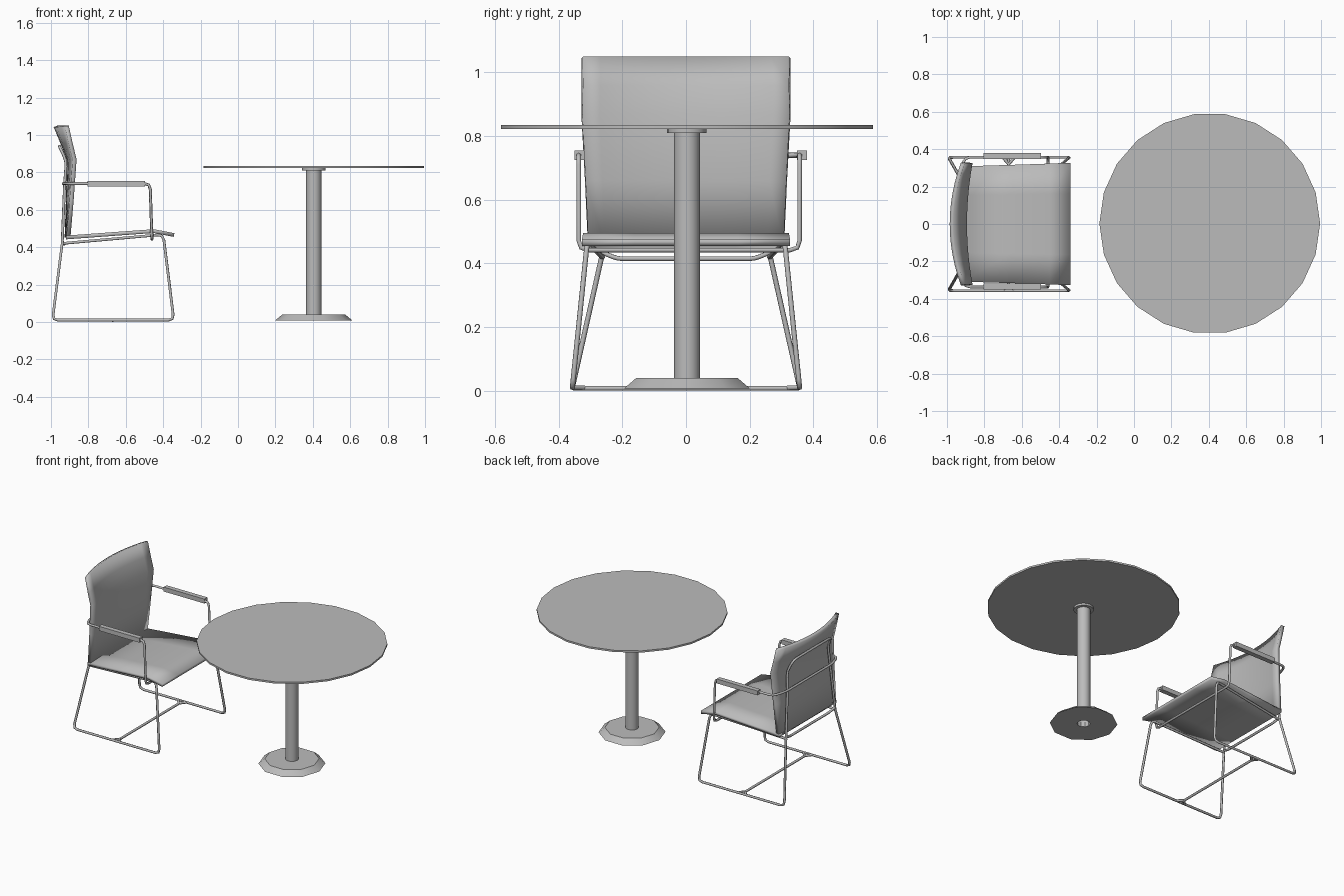
import bpy
import bmesh
import math
from mathutils import Vector

old = bpy.data.objects.get("Cube")
if old:
    bpy.data.objects.remove(old, do_unlink=True)

grey = bpy.data.materials.new("plain_grey")
grey.use_nodes = True
tone = (0.5, 0.5, 0.5, 1)
grey.diffuse_color = tone
grey.node_tree.nodes["Principled BSDF"].inputs["Base Color"].default_value = tone

TUBE = 0.008


def add(name, data):
    ob = bpy.data.objects.new(name, data)
    bpy.context.collection.objects.link(ob)
    data.materials.append(grey)
    return ob


def smooth(ob):
    bpy.ops.object.select_all(action='DESELECT')
    ob.select_set(True)
    bpy.context.view_layer.objects.active = ob
    bpy.ops.object.shade_smooth_by_angle(angle=math.radians(30))


def mesh_object(name, bm):
    me = bpy.data.meshes.new(name)
    bm.to_mesh(me)
    bm.free()
    return add(name, me)


def turned(name, profile, sides, centre, closed=False):
    """Revolve (radius, z) points, listed bottom to top, about a vertical axis."""
    bm = bmesh.new()
    rings = []
    for r, z in profile:
        if r == 0:
            rings.append([bm.verts.new((centre[0], centre[1], z))] * sides)
            continue
        angles = [math.tau * k / sides for k in range(sides)]
        rings.append([bm.verts.new((centre[0] + r * math.cos(a),
                                    centre[1] + r * math.sin(a), z)) for a in angles])
    pairs = list(zip(rings, rings[1:]))
    if closed:
        pairs.append((rings[-1], rings[0]))
    for low, high in pairs:
        for k in range(sides):
            n = (k + 1) % sides
            corners = dict.fromkeys((low[k], low[n], high[n], high[k]))
            bm.faces.new(list(corners))
    bmesh.ops.recalc_face_normals(bm, faces=bm.faces)
    ob = mesh_object(name, bm)
    smooth(ob)
    return ob


def sheet(name, rows, columns, thickness):
    """Bent board: each row gives its middle point, edge point and half width."""
    bm = bmesh.new()
    grid = []
    for mid, edge, half in rows:
        line = []
        for j in range(columns + 1):
            t = 2 * j / columns - 1
            x, z = Vector(mid).lerp(Vector(edge), t * t)
            line.append(bm.verts.new((x, t * half, z)))
        grid.append(line)
    for a, b in zip(grid, grid[1:]):
        for j in range(columns):
            bm.faces.new((a[j], b[j], b[j + 1], a[j + 1]))
    ob = mesh_object(name, bm)
    mod = ob.modifiers.new("thickness", 'SOLIDIFY')
    mod.thickness = thickness
    mod.offset = -1
    smooth(ob)
    return ob


def tube(name, points, bend=0.03):
    """Bent metal tube with softened corners."""
    pts = [Vector(p) for p in points]
    path = [pts[0]]
    for before, p, after in zip(pts, pts[1:], pts[2:]):
        a = p + (before - p).normalized() * bend
        b = p + (after - p).normalized() * bend
        path += [a, (a + b) / 4 + p / 2, b]
    path.append(pts[-1])
    cu = bpy.data.curves.new(name, 'CURVE')
    cu.dimensions = '3D'
    cu.bevel_depth = TUBE
    cu.bevel_resolution = 1
    cu.use_fill_caps = True
    sp = cu.splines.new('POLY')
    sp.points.add(len(path) - 1)
    for q, co in zip(sp.points, path):
        q.co = (*co, 1)
    return add(name, cu)


def flip(points):
    return [(x, -y, z) for x, y, z in points]


def box(name, low, high):
    bm = bmesh.new()
    bmesh.ops.create_cube(bm, size=1)
    for v in bm.verts:
        v.co = [l + (c + 0.5) * (h - l) for c, l, h in zip(v.co, low, high)]
    return mesh_object(name, bm)


# Round table
axis = (0.405, 0.003)
turned("table_top", [(0, 0.823), (0.59, 0.823), (0.59, 0.835), (0, 0.835)], 22, axis)
turned("table_collar", [(0, 0.81), (0.062, 0.81), (0.062, 0.823), (0, 0.823)], 16, axis)
turned("table_post", [(0.041, 0.01), (0.041, 0.815)], 16, axis)
turned("table_base", [(0.04, 0.008), (0.207, 0.008), (0.168, 0.04), (0.04, 0.04)],
       10, axis, closed=True)

# Chair shell
sheet("chair_back", [
    ((-0.965, 1.05), (-0.905, 1.05), 0.322),
    ((-0.928, 0.96), (-0.885, 0.96), 0.323),
    ((-0.893, 0.87), (-0.863, 0.87), 0.325),
    ((-0.898, 0.66), (-0.878, 0.66), 0.315),
    ((-0.905, 0.45), (-0.896, 0.45), 0.306)], 12, 0.022)
sheet("chair_seat", [((x, z), (x, z), half) for x, z, half in (
    (-0.92, 0.462, 0.308), (-0.66, 0.481, 0.316),
    (-0.45, 0.496, 0.323), (-0.34, 0.475, 0.327))], 4, 0.02)

# Side frames: rear leg, floor rail, front leg and the tube under the seat
side = [(-0.94, 0.265, 0.42), (-0.992, 0.357, 0.01), (-0.343, 0.357, 0.01),
        (-0.40, 0.31, 0.468), (-0.94, 0.262, 0.42)]
tube("left_side_frame", side)
tube("right_side_frame", flip(side))

# Loop behind the back, carried up from the rear legs
half_loop = [(-0.94, 0.265, 0.42), (-0.927, 0.23, 0.74), (-0.918, 0.22, 0.86),
             (-0.955, 0.2, 0.94)]
tube("back_loop", half_loop + flip(half_loop)[::-1])

# Arm frame: one tube along both arms, behind the back and under the seat
half_arm = [(-0.935, 0.25, 0.74), (-0.905, 0.347, 0.74),
            (-0.47, 0.347, 0.74), (-0.46, 0.347, 0.442)]
arm = [(-0.46, 0, 0.442)] + half_arm[::-1] + flip(half_arm) + [(-0.46, 0, 0.442)]
tube("arm_frame", [(x, y + 0.01, z) for x, y, z in arm])

# Arm pads
for label, y in (("left", 0.364), ("right", -0.335)):
    box(label + "_arm_pad", (-0.805, y - 0.016, 0.725), (-0.497, y + 0.016, 0.755))

# Cross bars
tube("floor_cross_bar", [(-0.67, -0.355, 0.008), (-0.67, 0.355, 0.008)])
tube("rear_cross_bar", [(-0.94, -0.265, 0.435), (-0.93, -0.215, 0.415),
                        (-0.93, 0.215, 0.415), (-0.94, 0.265, 0.435)], 0.015)
for sign, label in ((1, "left"), (-1, "right")):
    for dx in (-0.03, 0.03):
        tube(label + "_floor_brace", [(-0.67, sign * 0.32, 0.009),
                                      (-0.67 + dx, sign * 0.355, 0.01)])
